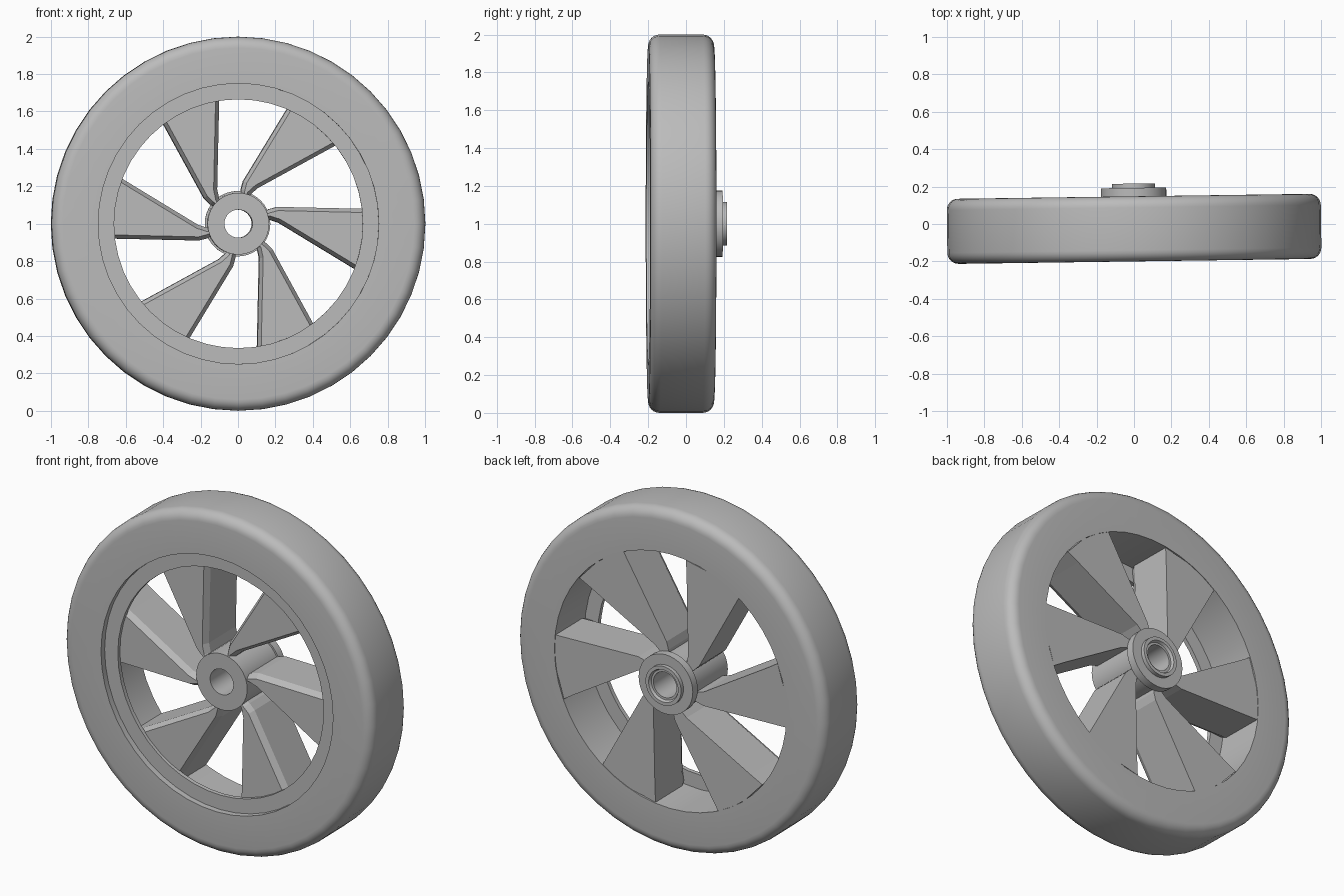
import bpy, bmesh, math
from mathutils import Matrix

cube = bpy.data.objects.get("Cube")
if cube:
    bpy.data.objects.remove(cube, do_unlink=True)

grey = bpy.data.materials.new("plain_grey")
grey.use_nodes = True
colour = (0.5, 0.5, 0.5, 1)
grey.diffuse_color = colour
grey.node_tree.nodes["Principled BSDF"].inputs["Base Color"].default_value = colour

# The whole wheel is turned very slightly about the vertical
PLACE = Matrix.Translation((0, 0, 1)) @ Matrix.Rotation(math.radians(0.8), 4, "Z")


def finish(bm, name, smooth=True):
    bmesh.ops.recalc_face_normals(bm, faces=bm.faces)
    mesh = bpy.data.meshes.new(name)
    bm.to_mesh(mesh)
    bm.free()
    mesh.materials.append(grey)
    if smooth:
        mesh.shade_smooth()
        mesh.set_sharp_from_angle(angle=math.radians(35))
    obj = bpy.data.objects.new(name, mesh)
    bpy.context.scene.collection.objects.link(obj)
    obj.matrix_world = PLACE
    return obj


def lathe(name, profile, segments=48):
    """Spin a closed (radius, y) profile about the y axis."""
    bm = bmesh.new()
    rings = []
    for i in range(segments):
        a = math.tau * i / segments
        rings.append([bm.verts.new((r * math.cos(a), y, r * math.sin(a))) for r, y in profile])
    n = len(profile)
    for i in range(segments):
        p, q = rings[i], rings[(i + 1) % segments]
        for j in range(n):
            k = (j + 1) % n
            bm.faces.new((p[j], p[k], q[k], q[j]))
    return finish(bm, name)


# Tyre: flat tread, rounded shoulders, straight inner barrel
MID, HALF, ROUND = -0.026, 0.174, 0.06
shoulder = [(1 - ROUND + ROUND * math.sin(t), HALF - ROUND + ROUND * math.cos(t))
            for t in [math.pi / 2 * i / 6 for i in range(7)]]
half = [(0.75, HALF)] + shoulder
tyre = [(r, MID + d) for r, d in half] + [(r, MID - d) for r, d in reversed(half)]
lathe("tyre", tyre)

# Recessed front lip
lathe("front_rim", [(0.665, -0.165), (0.76, -0.165), (0.76, -0.14), (0.665, -0.14)])

# Hub with rear flange, collar and countersunk bore
lathe("hub", [(0.075, -0.155), (0.165, -0.155), (0.165, 0.147), (0.175, 0.147),
              (0.175, 0.193), (0.115, 0.193), (0.115, 0.216), (0.095, 0.216),
              (0.088, 0.2), (0.075, 0.2)], 40)

# Six swept spokes, chamfered along their front edges
outline = [(0.13, 0.06), (0.165, 0.078), (0.21, 0.09), (0.66, 0.08), (0.746, 0.078),
           (0.75, -0.03), (0.738, -0.13), (0.69, -0.285), (0.62, -0.24),
           (0.215, 0.006), (0.165, 0.022), (0.13, 0.025)]
BACK, SHOULDER, CHAMFER = 0.145, -0.11, 0.035
for i in range(6):
    bm = bmesh.new()
    face = bm.faces.new([bm.verts.new((x, BACK, z)) for x, z in outline])
    front = bmesh.ops.extrude_face_region(bm, geom=[face], use_keep_orig=True)["geom"]
    bmesh.ops.translate(bm, verts=[g for g in front if isinstance(g, bmesh.types.BMVert)],
                        vec=(0, SHOULDER - BACK, 0))
    bmesh.ops.recalc_face_normals(bm, faces=bm.faces)
    cap = [g for g in front if isinstance(g, bmesh.types.BMFace)]
    bmesh.ops.inset_region(bm, faces=cap, thickness=0.02, depth=CHAMFER)
    bmesh.ops.rotate(bm, verts=bm.verts, matrix=Matrix.Rotation(math.tau * i / 6, 3, "Y"))
    finish(bm, f"spoke_{i + 1}", smooth=False)
